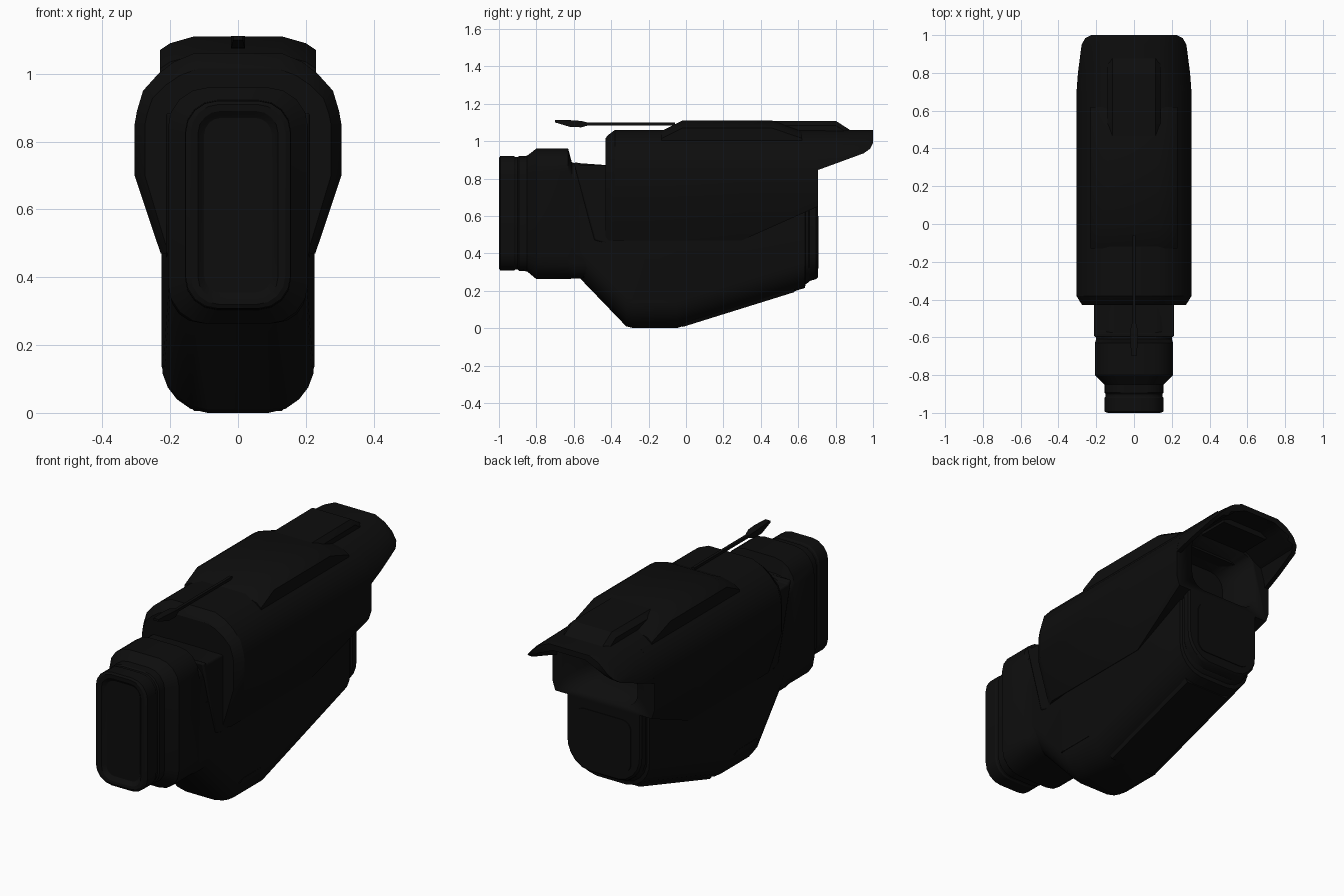
import bpy, bmesh, math

if "Cube" in bpy.data.objects:
    bpy.data.objects.remove(bpy.data.objects["Cube"])

mat = bpy.data.materials.new("black_plastic")
mat.diffuse_color = (0.004, 0.004, 0.004, 1)
mat.use_nodes = True
mat.node_tree.nodes["Principled BSDF"].inputs["Base Color"].default_value = mat.diffuse_color


def finish(name, bm, angle=30):
    bmesh.ops.remove_doubles(bm, verts=bm.verts, dist=0.0005)
    bmesh.ops.recalc_face_normals(bm, faces=bm.faces)
    me = bpy.data.meshes.new(name)
    bm.to_mesh(me)
    bm.free()
    me.shade_smooth()
    me.set_sharp_from_angle(angle=math.radians(angle))
    me.materials.append(mat)
    ob = bpy.data.objects.new(name, me)
    bpy.context.collection.objects.link(ob)
    return ob


def loft(name, rings):
    """Skin a row of equal-length closed rings and cap both ends."""
    bm = bmesh.new()
    vs = [[bm.verts.new(p) for p in r] for r in rings]
    n = len(vs[0])
    for a, b in zip(vs, vs[1:]):
        for i in range(n):
            j = (i + 1) % n
            bm.faces.new((a[i], a[j], b[j], b[i]))
    bm.faces.new(vs[0])
    bm.faces.new(vs[-1])
    return finish(name, bm)


def mirrored(y, half):
    """Closed ring from a right-hand half outline."""
    return [(x, y, z) for x, z in half] + [(-x, y, z) for x, z in reversed(half)]


def round_rect(y, hx, z0, z1, r, n=4):
    half = []
    for cz, a0 in ((z0 + r, -90), (z1 - r, 0)):
        for i in range(n + 1):
            a = math.radians(a0 + 90 * i / n)
            half.append((hx - r + r * math.cos(a), cz + r * math.sin(a)))
    return mirrored(y, half)


def prism(name, pts, hx, bevel=0.0, x0=0.0):
    """Side outline (y, z) extruded across x."""
    bm = bmesh.new()
    f = bm.faces.new([bm.verts.new((x0 - hx, y, z)) for y, z in pts])
    ext = bmesh.ops.extrude_face_region(bm, geom=[f])["geom"]
    bmesh.ops.translate(bm, vec=(2 * hx, 0, 0),
                        verts=[v for v in ext if isinstance(v, bmesh.types.BMVert)])
    ob = finish(name, bm)
    if bevel:
        m = ob.modifiers.new("bevel", "BEVEL")
        m.width, m.segments = bevel, 2
    return ob


# Upper shell cross-section, right half
SEC = [(.228, .47), (.305, .70), (.305, .85), (.298, .89), (.28, .95),
       (.235, 1.0), (.19, 1.035), (.13, 1.06)]


def half_width(z):
    for (xa, za), (xb, zb) in zip(SEC, SEC[1:]):
        if z <= zb:
            return xa + (xb - xa) * max(0, z - za) / (zb - za)
    return SEC[-1][0]


def shell_half(low, fx=1.0, drop=0.0):
    out = []
    for _, z in SEC:
        z = max(z, low)
        out.append((half_width(z) * fx, z - drop * max(0, (z - .85) / .21)))
    return out


# Upper shell with a pocket in the rear
shell = loft("upper_shell", [mirrored(y, shell_half(low, f, d)) for y, low, f, d in (
    (-.43, .47, .90, .045), (-.42, .47, .92, .03), (-.38, .47, 1, 0),
    (.30, .47, 1, 0), (.705, .65, 1, 0))])
cutter = loft("pocket_cutter", [round_rect(y, hx, z0, z1, .08) for y, hx, z0, z1 in (
    (.50, .17, .70, .96), (.80, .22, .67, 1.015))])
cutter.hide_render = True
cutter.hide_viewport = True
cut = shell.modifiers.new("pocket", "BOOLEAN")
cut.operation, cut.object, cut.solver = "DIFFERENCE", cutter, "EXACT"

# Rear hood: thin arch continuing the shell
rings = []
for y, low, f in ((.69, .84, 1), (.80, .88, .99), (.95, .935, .975), (.985, .96, .95), (1.0, .99, .925)):
    outer = shell_half(low, f)
    inner = [(x - .025, min(z, 1.03) if i < 5 else z - .03) for i, (x, z) in enumerate(outer)]
    inner = [(x, max(z, low)) for x, z in inner]
    rings.append([(x, y, z) for x, z in outer] + [(-x, y, z) for x, z in reversed(outer)]
                 + [(-x, y, z) for x, z in inner] + [(x, y, z) for x, z in reversed(inner)])
loft("rear_hood", rings)


# Raised roof panel and the longer centre ridge
def roof(y, d, w=1.0):
    return mirrored(y, [(.23 * w, .97), (.23 * w, 1.07 - d), (.20 * w, 1.09 - d), (.13 * w, 1.11 - d)])


loft("roof_panel", [roof(-.13, .055), roof(-.02, 0), roof(.46, 0), roof(.62, .055)])
loft("roof_ridge", [mirrored(y, [(.14, 1.0), (.14, 1.085 - d), (.115, 1.11 - d)])
                    for y, d in ((.40, .003), (.80, .001), (.88, .052))])


# Lower body with a rounded keel
def keel(y, z, hx, top=.66):
    k = hx / .225
    return mirrored(y, [(.09 * k, z), (.14 * k, z + .012), (.18 * k, z + .04), (.207 * k, z + .075),
                        (.222 * k, z + .115), (hx, z + .15), (hx, top)])


loft("lower_body", [keel(*a) for a in (
    (-.57, .27, .20), (-.32, .01, .22), (-.28, 0, .225), (-.22, 0, .225), (-.05, 0, .225),
    (.635, .215, .225), (.64, .235, .215), (.655, .245, .215),
    (.66, .252, .222), (.695, .262, .222), (.705, .272, .215))])
loft("rear_cover_inset", [round_rect(y, hx, .32, .60, .05) for y, hx in ((.69, .17), (.709, .165))])
loft("bottom_plate", [mirrored(y, [(.13, z), (.15, z + .03)]) for y, z in ((-.02, .006), (.58, .193))])
for s in (-1, 1):
    prism("side_rib", [(-.31, .135), (-.09, .135), (-.12, .15), (-.28, .15)], .004, x0=s * .222)

# Front eyepiece: recessed window, rim, groove, flared block, neck
loft("eyepiece", [round_rect(*a) for a in (
    (-.982, .10, .355, .87, .05), (-.985, .105, .35, .875, .055),
    (-.998, .118, .335, .89, .065), (-1.0, .14, .32, .91, .085), (-.993, .155, .308, .92, .095),
    (-.92, .155, .308, .92, .095), (-.912, .15, .313, .915, .09), (-.90, .15, .313, .915, .09),
    (-.893, .157, .306, .92, .095), (-.85, .157, .304, .922, .095), (-.80, .207, .262, .96, .12),
    (-.63, .207, .262, .96, .12), (-.61, .20, .265, .885, .09), (-.40, .20, .265, .87, .09))])

# Tapered collar between neck and shell
prism("collar", [(-.60, .885), (-.575, .885), (-.57, .87), (-.42, .87), (-.42, .45), (-.49, .47)],
      .212, .015)

# Thin pointer arm on top
prism("pointer_arm", [(-.54, 1.084), (-.06, 1.084), (-.06, 1.099), (-.54, 1.099)], .008)
head = [(-.70, .014, 1.10, 1.112), (-.62, .02, 1.076, 1.112), (-.56, .02, 1.074, 1.108),
        (-.52, .009, 1.085, 1.098)]
loft("pointer_head", [mirrored(y, [(w, a), (w, b)]) for y, w, a, b in head])
